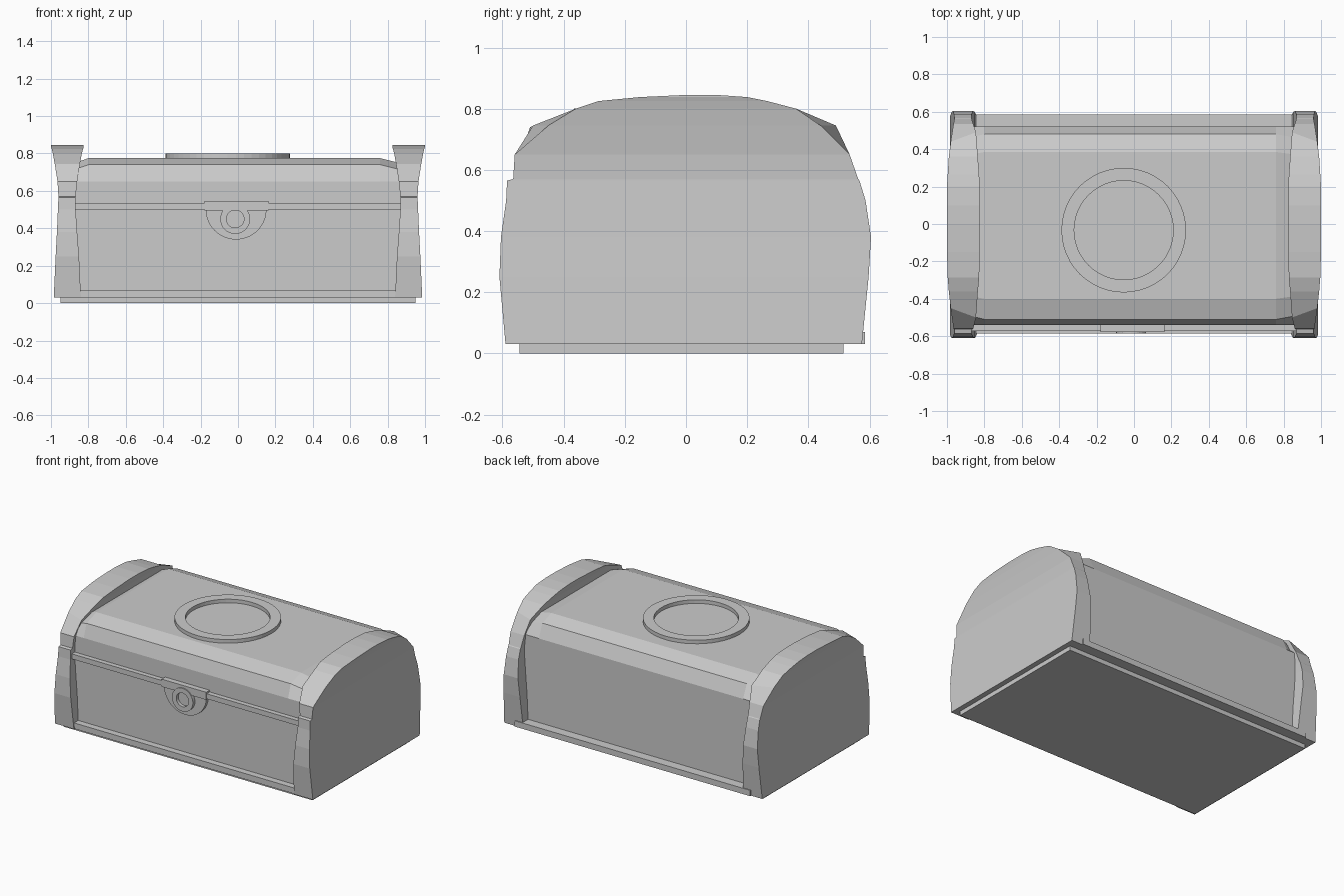
import bpy, bmesh
from math import pi, sin, cos
from mathutils import Matrix

if "Cube" in bpy.data.objects:
    bpy.data.objects.remove(bpy.data.objects["Cube"])


def finish(bm, name):
    bmesh.ops.remove_doubles(bm, verts=bm.verts, dist=1e-5)
    bmesh.ops.recalc_face_normals(bm, faces=bm.faces)
    mesh = bpy.data.meshes.new(name)
    bm.to_mesh(mesh)
    bm.free()
    obj = bpy.data.objects.new(name, mesh)
    bpy.context.collection.objects.link(obj)
    return obj


def box(name, x0, x1, y0, y1, z0, z1):
    bm = bmesh.new()
    m = (Matrix.Translation(((x0 + x1) / 2, (y0 + y1) / 2, (z0 + z1) / 2))
         @ Matrix.Diagonal((x1 - x0, y1 - y0, z1 - z0, 1)))
    bmesh.ops.create_cube(bm, size=1, matrix=m)
    return finish(bm, name)


def loft(name, sections):
    """Skin a list of equal-length closed sections and cap both ends."""
    bm = bmesh.new()
    loops = [[bm.verts.new(p) for p in s] for s in sections]
    n = len(loops[0])
    for a, b in zip(loops, loops[1:]):
        for i in range(n):
            j = (i + 1) % n
            bm.faces.new((a[i], a[j], b[j], b[i]))
    bm.faces.new(loops[0])
    bm.faces.new(loops[-1])
    return finish(bm, name)


def ring(name, r_out, r_in, height, matrix, steps=48):
    """Flat washer standing along its local z axis."""
    bm = bmesh.new()
    profile = [(r_in, 0), (r_out, 0), (r_out, height), (r_in, height)]
    loops = [[bm.verts.new((r * cos(2 * pi * k / steps), r * sin(2 * pi * k / steps), z))
              for r, z in profile] for k in range(steps)]
    for k in range(steps):
        a, b = loops[k], loops[(k + 1) % steps]
        for i in range(4):
            j = (i + 1) % 4
            bm.faces.new((a[i], a[j], b[j], b[i]))
    bm.transform(matrix)
    return finish(bm, name)


# Chest body and lid: one profile, drawn in slightly at both ends
profile = [(-0.54, 0.03), (-0.54, 0.65), (-0.51, 0.74), (-0.40, 0.775),
           (0.385, 0.775), (0.48, 0.74), (0.52, 0.65), (0.52, 0.03)]
sections = []
for x, k, drop in ((-0.9, 0.95, 0.035), (-0.8, 1, 0), (0.76, 1, 0), (0.9, 0.95, 0.035)):
    sections.append([(x, y * (k if z > 0.7 else 1), z - (drop if z > 0.7 else 0))
                     for y, z in profile])
loft("chest_body", sections)

# Base flange, foot and front rim under the lid
box("base_flange", -0.9, 0.9, -0.585, 0.585, 0.03, 0.07)
box("foot", -0.95, 0.95, -0.545, 0.515, 0.0, 0.035)
box("lid_rim", -0.9, 0.9, -0.573, -0.5, 0.50, 0.535)

# Arched end caps: z, front y, back y, outer x, inner x, inner bulge
rows = [
    (0.03, -0.59, 0.575, 0.985, 0.84, 0),
    (0.25, -0.61, 0.597, 0.975, 0.85, 0),
    (0.38, -0.605, 0.605, 0.968, 0.86, 0),
    (0.50, -0.588, 0.587, 0.963, 0.868, 0),
    (0.565, -0.585, 0.567, 0.96, 0.868, 0),
    (0.57, -0.565, 0.563, 0.96, 0.868, 0),
    (0.65, -0.56, 0.535, 0.965, 0.86, 0),
    (0.745, -0.45, 0.44, 0.98, 0.845, 0.05),
    (0.80, -0.36, 0.36, 0.99, 0.835, 0),
    (0.825, -0.285, 0.265, 0.996, 0.828, 0),
    (0.838, -0.15, 0.20, 1.0, 0.825, 0),
    (0.845, 0.0, 0.10, 1.0, 0.825, 0),
]
for side, label in ((-1, "left"), (1, "right")):
    loft(label + "_end_cap", [
        [(side * xo, yf, z), (side * xo, yb, z),
         (side * xi, yb + b, z), (side * xi, yf - b, z)]
        for z, yf, yb, xo, xi, b in rows])

# Raised ring on the lid
ring("lid_ring", 0.333, 0.265, 0.03, Matrix.Translation((-0.055, -0.033, 0.77)))

# Clasp: U-shaped plate, hinge bar and lock ring
outline = [(-0.01 + 0.162 * cos(pi + pi * k / 24), 0.50 + 0.16 * sin(pi + pi * k / 24))
           for k in range(25)]
loft("clasp_plate", [[(x, y, z) for x, z in outline] for y in (-0.52, -0.562)])
box("clasp_hinge", -0.178, 0.162, -0.578, -0.53, 0.495, 0.547)
facing_front = Matrix.Rotation(pi / 2, 4, 'X')
ring("lock_ring", 0.08, 0.047, 0.035,
     Matrix.Translation((-0.015, -0.55, 0.45)) @ facing_front, 32)
